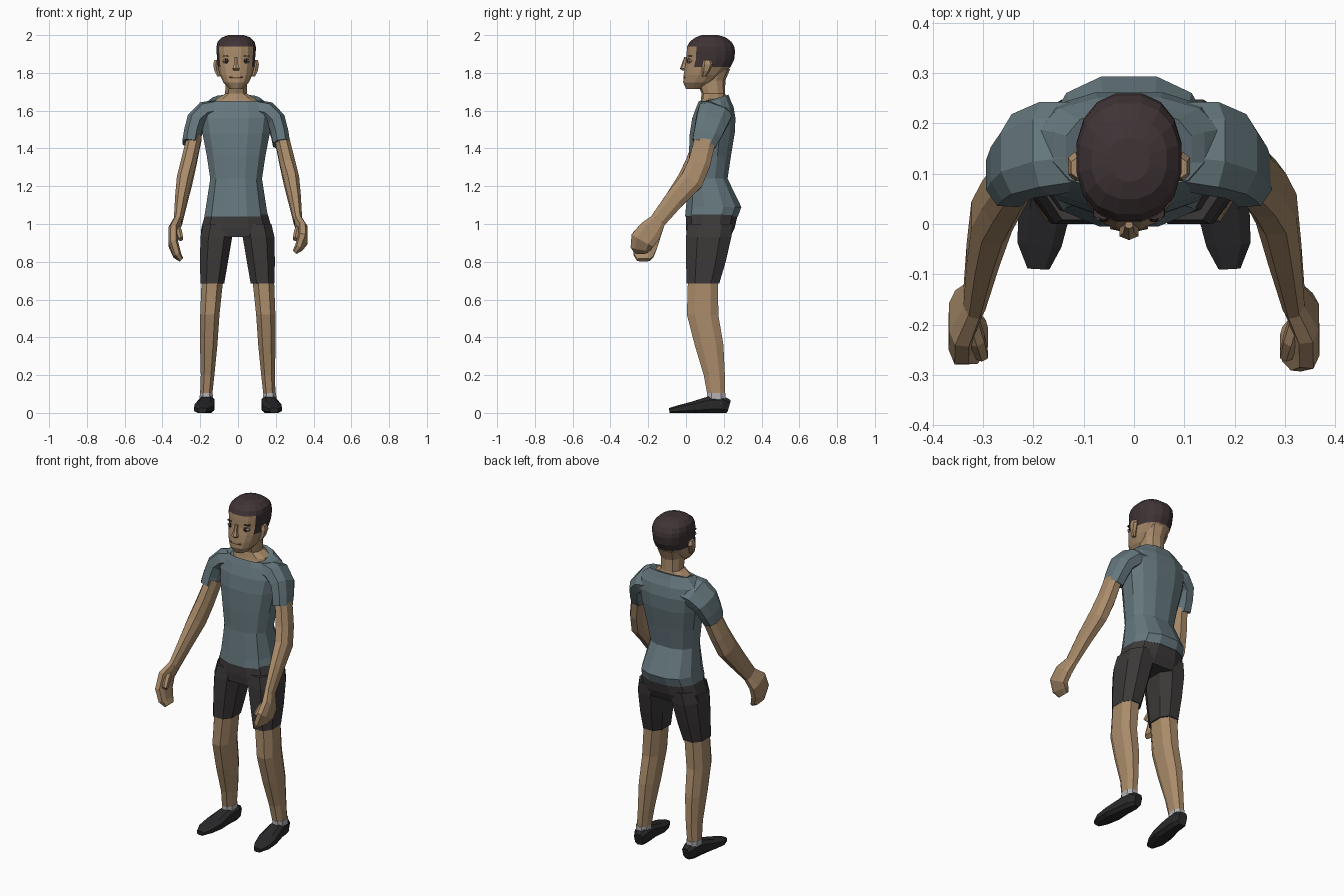
import bpy, bmesh, math
from mathutils import Vector

CX = -0.01  # the upper body leans slightly to one side


def material(name, rgb):
    m = bpy.data.materials.new(name)
    m.diffuse_color = (*rgb, 1)
    return m


SKIN = material("skin", (0.40, 0.26, 0.145))
SHIRT = material("shirt_cloth", (0.13, 0.185, 0.205))
SHORTS = material("shorts_cloth", (0.045, 0.04, 0.04))
HAIR = material("hair", (0.05, 0.033, 0.036))
SHOE = material("shoe_black", (0.022, 0.022, 0.024))
SOCK = material("sock_grey", (0.45, 0.43, 0.44))
LIP = material("lip", (0.16, 0.08, 0.05))
WHITE = material("eye_white", (0.3, 0.24, 0.18))


def loft(name, rings, mats, n=8, e=0.8, follow=False, pick=None, pitch_last=0.0):
    """Skin rings of (x, y, z, rx, ry); follow turns each ring along the path."""
    bm = bmesh.new()
    pts = [Vector(r[:3]) for r in rings]
    k = math.cos(math.pi / n) ** e
    loops = []
    for i, r in enumerate(rings):
        u, v = Vector((1, 0, 0)), Vector((0, 1, 0))
        if follow:
            t = (pts[min(i + 1, len(pts) - 1)] - pts[max(i - 1, 0)]).normalized()
            u = (u - t * u.dot(t)).normalized()
            v = t.cross(u)
        elif i == len(rings) - 1:
            v = Vector((0, 1, pitch_last))
        loop = []
        for j in range(n):
            a = 2 * math.pi * (j + 0.5) / n
            c, s = math.cos(a), math.sin(a)
            c = math.copysign(abs(c) ** e, c) / k
            s = math.copysign(abs(s) ** e, s) / k
            loop.append(bm.verts.new(pts[i] + u * (r[3] * c) + v * (r[4] * s)))
        loops.append(loop)
    for a, b in zip(loops, loops[1:]):
        for j in range(n):
            bm.faces.new((a[j], a[(j + 1) % n], b[(j + 1) % n], b[j]))
    bm.faces.new(loops[0])
    bm.faces.new(loops[-1])
    bmesh.ops.recalc_face_normals(bm, faces=bm.faces)
    if pick:
        for f in bm.faces:
            f.material_index = pick(f.calc_center_median())
    me = bpy.data.meshes.new(name)
    bm.to_mesh(me)
    bm.free()
    for m in mats:
        me.materials.append(m)
    ob = bpy.data.objects.new(name, me)
    bpy.context.collection.objects.link(ob)
    return ob


def stack(rows, cx=CX):
    """Rows of (z, front y, back y, half width) to horizontal rings."""
    return [(cx, (a + b) / 2, z, w, (b - a) / 2) for z, a, b, w in rows]


def mirrored(rings, s, cx=CX):
    return [(cx + s * r[0], *r[1:]) for r in rings]


# torso
loft("shirt", stack([
    (1.04, -0.005, 0.275, 0.168), (1.09, 0.0, 0.293, 0.16), (1.24, 0.015, 0.22, 0.137),
    (1.36, 0.015, 0.238, 0.155), (1.48, 0.02, 0.258, 0.178), (1.56, 0.033, 0.262, 0.19),
    (1.62, 0.055, 0.252, 0.18), (1.65, 0.068, 0.238, 0.15), (1.662, 0.072, 0.225, 0.125)]),
    [SHIRT], n=12, pitch_last=0.3)
loft("neck", stack([
    (1.625, 0.072, 0.2, 0.11), (1.662, 0.082, 0.21, 0.105), (1.69, 0.085, 0.205, 0.058),
    (1.76, 0.06, 0.205, 0.056), (1.82, 0.05, 0.23, 0.07)]), [SKIN], n=10)

# head, with the hair as the upper and rear faces
loft("head", stack([
    (1.715, 0.0, 0.09, 0.035), (1.75, -0.015, 0.15, 0.068), (1.79, -0.012, 0.195, 0.086),
    (1.83, -0.006, 0.235, 0.096), (1.87, 0.002, 0.255, 0.1), (1.915, 0.004, 0.26, 0.104),
    (1.94, 0.006, 0.255, 0.104), (1.965, 0.02, 0.24, 0.098), (1.988, 0.05, 0.21, 0.075),
    (2.0, 0.085, 0.17, 0.04)]), [SKIN, HAIR], n=16, e=0.88,
    pick=lambda c: int(c.z > 1.94 or (c.z > 1.83 and c.y > 0.045)))
loft("nose", [(CX, -0.002, 1.885, 0.008, 0.006), (CX, -0.01, 1.845, 0.011, 0.012),
              (CX, -0.014, 1.822, 0.019, 0.016), (CX, -0.006, 1.812, 0.014, 0.01)], [SKIN], n=6)
loft("mouth", [(CX, -0.006, 1.771, 0.03, 0.008), (CX, -0.006, 1.776, 0.038, 0.008),
               (CX, -0.005, 1.781, 0.03, 0.006)], [LIP], n=8)

for s, side in ((-1, "left"), (1, "right")):
    # face details, mostly sunk into the head
    loft(side + "_eye", mirrored([(0.05, 0.026, 1.852, 0.016, 0.014), (0.05, 0.026, 1.862, 0.022, 0.019),
                                  (0.05, 0.028, 1.872, 0.016, 0.014)], s), [WHITE], n=8)
    loft(side + "_pupil", mirrored([(0.05, 0.022, 1.851, 0.008, 0.012), (0.05, 0.022, 1.863, 0.013, 0.018),
                                    (0.05, 0.022, 1.875, 0.009, 0.012)], s), [HAIR], n=8)
    loft(side + "_brow", mirrored([(0.048, 0.024, 1.886, 0.024, 0.014), (0.05, 0.024, 1.892, 0.02, 0.014)], s),
         [HAIR], n=6)
    loft(side + "_ear", mirrored([(0.09, 0.095, 1.78, 0.01, 0.01), (0.102, 0.106, 1.81, 0.013, 0.018),
                                  (0.107, 0.115, 1.845, 0.014, 0.026), (0.103, 0.112, 1.868, 0.012, 0.018)], s),
         [SKIN], n=6)

    # sleeve and arm
    loft(side + "_sleeve", mirrored([
        (0.1, 0.155, 1.596, 0.05, 0.085), (0.165, 0.15, 1.583, 0.055, 0.09),
        (0.212, 0.135, 1.54, 0.05, 0.084), (0.23, 0.115, 1.48, 0.046, 0.074),
        (0.24, 0.095, 1.425, 0.045, 0.064)], s),
        [SHIRT], n=8, follow=True)
    e, h, f = (0.0, 0.0, -0.014) if s > 0 else (-0.015, -0.04, 0.0)
    loft(side + "_arm", mirrored([
        (0.23, 0.105, 1.46, 0.038, 0.056), (0.262, 0.07 + e, 1.32, 0.041, 0.059),
        (0.283, 0.03 + e, 1.23, 0.041, 0.062), (0.3, -0.06, 1.13, 0.033, 0.052),
        (0.318, -0.155, 1.01, 0.022, 0.042)], s, 0.0), [SKIN], n=8, follow=True)
    loft(side + "_hand", mirrored([
        (0.318, -0.15, 1.015, 0.022, 0.042), (0.342, -0.188, 0.965, 0.026, 0.062),
        (0.343, -0.215 + f, 0.915 + h / 2, 0.026, 0.066), (0.322, -0.225 + f, 0.875 + h, 0.022, 0.054),
        (0.3, -0.225 + f, 0.85 + h, 0.013, 0.034)], s, 0.0), [SKIN], n=8, e=0.7, follow=True)
    loft(side + "_thumb", mirrored([
        (0.325, -0.19, 0.98, 0.015, 0.02), (0.312, -0.23, 0.955, 0.015, 0.02),
        (0.302, -0.262, 0.92, 0.012, 0.014)], s, 0.0), [SKIN], n=6, follow=True)

    # leg, shorts leg, sock, shoe
    loft(side + "_shorts_leg", mirrored([
        (0.133, 0.09, 0.685, 0.063, 0.086), (0.124, 0.105, 0.8, 0.074, 0.105),
        (0.112, 0.12, 0.93, 0.084, 0.12), (0.1, 0.128, 1.0, 0.08, 0.12)], s, -0.003), [SHORTS], n=8)
    loft(side + "_leg", mirrored([
        (0.168, 0.16, 0.09, 0.032, 0.046), (0.16, 0.15, 0.2, 0.036, 0.056),
        (0.154, 0.122, 0.36, 0.046, 0.076), (0.148, 0.088, 0.52, 0.051, 0.083),
        (0.135, 0.09, 0.7, 0.057, 0.08)], s, -0.001), [SKIN], n=8)
    loft(side + "_sock", mirrored([(0.168, 0.16, 0.05, 0.036, 0.05), (0.168, 0.16, 0.105, 0.034, 0.049)], s, 0.0),
         [SOCK], n=8)
    loft(side + "_shoe", mirrored([
        (0.158, 0.225, 0.035, 0.025, 0.035), (0.163, 0.19, 0.045, 0.04, 0.045),
        (0.168, 0.12, 0.043, 0.043, 0.043), (0.178, 0.03, 0.029, 0.052, 0.029),
        (0.188, -0.04, 0.02, 0.044, 0.02), (0.19, -0.088, 0.013, 0.022, 0.013)], s, 0.0),
        [SHOE], n=8, e=0.65, follow=True)

# shorts seat
loft("shorts_seat", stack([
    (0.93, 0.005, 0.235, 0.19), (0.98, 0.0, 0.258, 0.186), (1.05, 0.0, 0.274, 0.166)], -0.008),
    [SHORTS], n=12)
